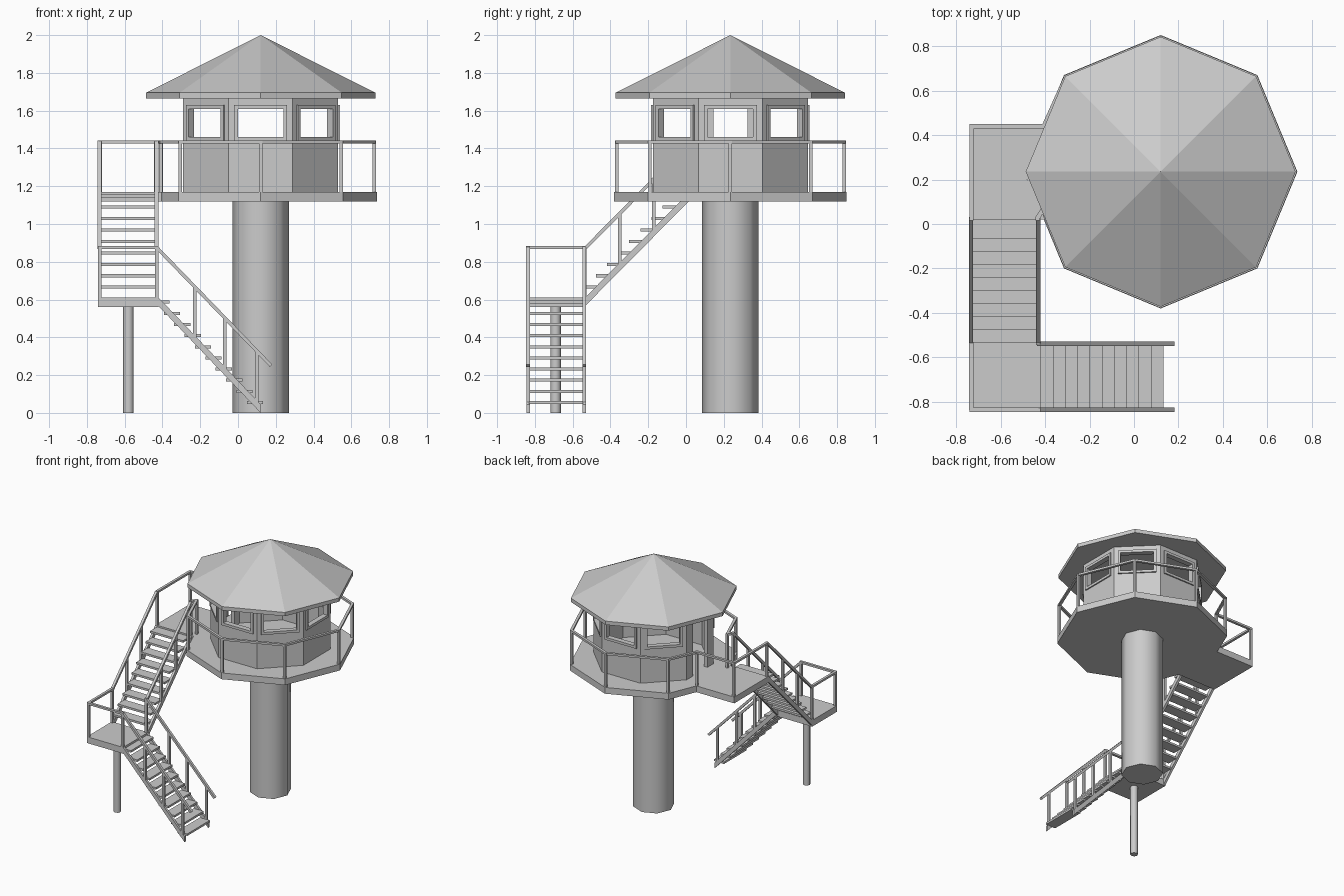
import bpy, bmesh, math
from mathutils import Vector, Matrix

if "Cube" in bpy.data.objects:
    bpy.data.objects.remove(bpy.data.objects["Cube"])

CX, CY = 0.12, 0.235          # tower axis
DECK_Z, MID_Z = 1.17, 0.61    # walking levels


def finish(name, bm):
    bmesh.ops.recalc_face_normals(bm, faces=bm.faces)
    me = bpy.data.meshes.new(name)
    bm.to_mesh(me)
    bm.free()
    ob = bpy.data.objects.new(name, me)
    bpy.context.collection.objects.link(ob)
    return ob


def add_box(bm, lo, hi, mat=Matrix()):
    lo, hi = Vector(lo), Vector(hi)
    m = mat @ Matrix.Translation((lo + hi) / 2) @ Matrix.Diagonal((*(hi - lo), 1))
    bmesh.ops.create_cube(bm, size=1, matrix=m)


def add_bar(bm, a, b, w=0.018, h=0.018):
    a, b = Vector(a), Vector(b)
    d = b - a
    m = Matrix.Translation((a + b) / 2) @ d.to_track_quat('X', 'Z').to_matrix().to_4x4()
    bmesh.ops.create_cube(bm, size=1, matrix=m @ Matrix.Diagonal((d.length, w, h, 1)))


def add_prism(bm, pts, vec):
    f = bm.faces.new([bm.verts.new(p) for p in pts])
    r = bmesh.ops.extrude_face_region(bm, geom=[f], use_keep_orig=True)
    bmesh.ops.translate(bm, vec=vec, verts=[v for v in r['geom'] if isinstance(v, bmesh.types.BMVert)])


def ring(r, z, n=8, turn=0.0, c=(CX, CY)):
    return [(c[0] + r * math.cos(turn + math.tau * i / n),
             c[1] + r * math.sin(turn + math.tau * i / n), z) for i in range(n)]


def prism(name, pts, height):
    bm = bmesh.new()
    add_prism(bm, pts, (0, 0, height))
    return finish(name, bm)


def smooth(ob):
    bpy.context.view_layer.objects.active = ob
    ob.select_set(True)
    bpy.ops.object.shade_smooth_by_angle(angle=math.radians(50))
    ob.select_set(False)


# Columns
smooth(prism("main_column", ring(0.15, 0), 1.12))
smooth(prism("landing_post", ring(0.028, 0, c=(-0.58, -0.69)), 0.565))

# Deck and landings
prism("deck", ring(0.615, 1.12), 0.05)
prism("upper_landing", [(-0.74, 0.02, 1.12), (-0.406, 0.02, 1.12), (-0.495, 0.235, 1.12),
                        (-0.405, 0.45, 1.12), (-0.74, 0.45, 1.12)], 0.05)
bm = bmesh.new()
add_box(bm, (-0.74, -0.845, 0.56), (-0.42, -0.53, MID_Z))
finish("mid_landing", bm)

# Roof: pyramid on a shallow fascia
bm = bmesh.new()
low = [bm.verts.new(p) for p in ring(0.607, 1.665)]
top = [bm.verts.new(p) for p in ring(0.607, 1.695)]
apex = bm.verts.new((CX, CY, 2.0))
bm.faces.new(low)
for i in range(8):
    j = (i + 1) % 8
    bm.faces.new((low[i], low[j], top[j], top[i]))
    bm.faces.new((top[i], top[j], apex))
finish("roof", bm)

# Cabin walls with seven windows and a doorway on the left side
APO = 0.41
cabin = prism("cabin", ring(APO / math.cos(math.pi / 8), DECK_Z, turn=math.pi / 8), 0.495)
room = prism("room_cutter", ring((APO - 0.03) / math.cos(math.pi / 8), 1.1, turn=math.pi / 8), 0.7)
holes = bmesh.new()
frames = bmesh.new()
for i in range(8):
    m = Matrix.Translation((CX, CY, 0)) @ Matrix.Rotation(i * math.pi / 4, 4, 'Z')
    if i == 4:
        add_box(holes, (0.35, -0.09, 1.1), (0.46, 0.09, 1.62), m)
        continue
    add_box(holes, (0.35, -0.122, 1.46), (0.46, 0.122, 1.61), m)
    for s in (-1, 1):
        y0, y1 = sorted((s * 0.12, s * 0.14))
        add_box(frames, (0.378, y0, 1.44), (0.42, y1, 1.63), m)
    for z in (1.44, 1.61):
        add_box(frames, (0.378, -0.12, z), (0.42, 0.12, z + 0.02), m)
finish("window_frames", frames)
cutters = (room, finish("opening_cutter", holes))
for c in cutters:
    mod = cabin.modifiers.new("cut", 'BOOLEAN')
    mod.operation, mod.solver, mod.object = 'DIFFERENCE', 'EXACT', c
bpy.context.view_layer.update()
cut_mesh = bpy.data.meshes.new_from_object(cabin.evaluated_get(bpy.context.evaluated_depsgraph_get()))
cabin.modifiers.clear()
cabin.data = cut_mesh
for c in cutters:
    bpy.data.objects.remove(c)


# Railings: posts at every path point, top bar between them
def railing(name, path, z0, z1):
    bm = bmesh.new()
    for x, y in path:
        add_bar(bm, (x, y, z0), (x, y, z1))
    for a, b in zip(path, path[1:]):
        add_bar(bm, (*a, z1 - 0.008), (*b, z1 - 0.008), 0.02, 0.016)
    return finish(name, bm)


r8 = [p[:2] for p in ring(0.602, 0)]
railing("deck_railing", [(-0.73, 0.025), (-0.73, 0.44), (-0.405, 0.44)]
        + [r8[i] for i in (3, 2, 1, 0, 7, 6, 5)] + [(-0.41, 0.065), (-0.435, 0.025)], DECK_Z - 0.01, 1.443)
railing("mid_railing", [(-0.43, -0.836), (-0.731, -0.836), (-0.731, -0.54)], MID_Z - 0.01, 0.883)
railing("mid_inner_post", [(-0.431, -0.536)], MID_Z - 0.01, 0.883)


# Stair flight in local space: u runs uphill horizontally, v across the width
def flight(name, mat, run, z0, z1, half, treads, rail, posts):
    slope = (z1 - z0) / run
    bm = bmesh.new()
    for t, z in treads:
        add_box(bm, (t - 0.043, -half + 0.015, z - 0.008), (t + 0.043, half - 0.015, z + 0.008))
    for s in (-1, 1):
        v = s * (half - 0.009)
        add_prism(bm, [(0, v - 0.009, z0), (run, v - 0.009, z1),
                       (run, v - 0.009, z1 + 0.045), (0, v - 0.009, z0 + 0.045)], (0, 0.018, 0))
    bm.transform(mat)
    finish(name + "_steps", bm)
    bm = bmesh.new()
    (ua, za), (ub, zb) = rail
    k = (zb - za) / (ub - ua)
    for s in (-1, 1):
        v = s * (half - 0.009)
        add_bar(bm, (ua, v, za), (ub, v, zb), 0.02, 0.018)
        for u in posts:
            add_bar(bm, (u, v, z0 + slope * u + 0.02), (u, v, za + k * (u - ua)))
    bm.transform(mat)
    finish(name + "_rails", bm)


# Lower flight climbs toward -x, upper flight climbs toward +y
lower = Matrix.Translation((0.12, -0.6875, 0)) @ Matrix.Rotation(math.pi, 4, 'Z')
flight("lower_flight", lower, 0.54, 0.0, 0.565, 0.1575,
       [(0.03 + 0.055 * i, 0.055 + 0.059 * i) for i in range(10)],
       ((-0.055, 0.25), (0.55, 0.875)), (0.02, 0.19, 0.35))
upper = Matrix.Translation((-0.582, -0.53, 0)) @ Matrix.Rotation(math.pi / 2, 4, 'Z')
flight("upper_flight", upper, 0.55, 0.57, 1.125, 0.16,
       [(-0.02 + 0.0585 * i, 0.605 + 0.0605 * i) for i in range(1, 10)],
       ((0.0, 0.875), (0.555, 1.435)), (0.18, 0.36))
